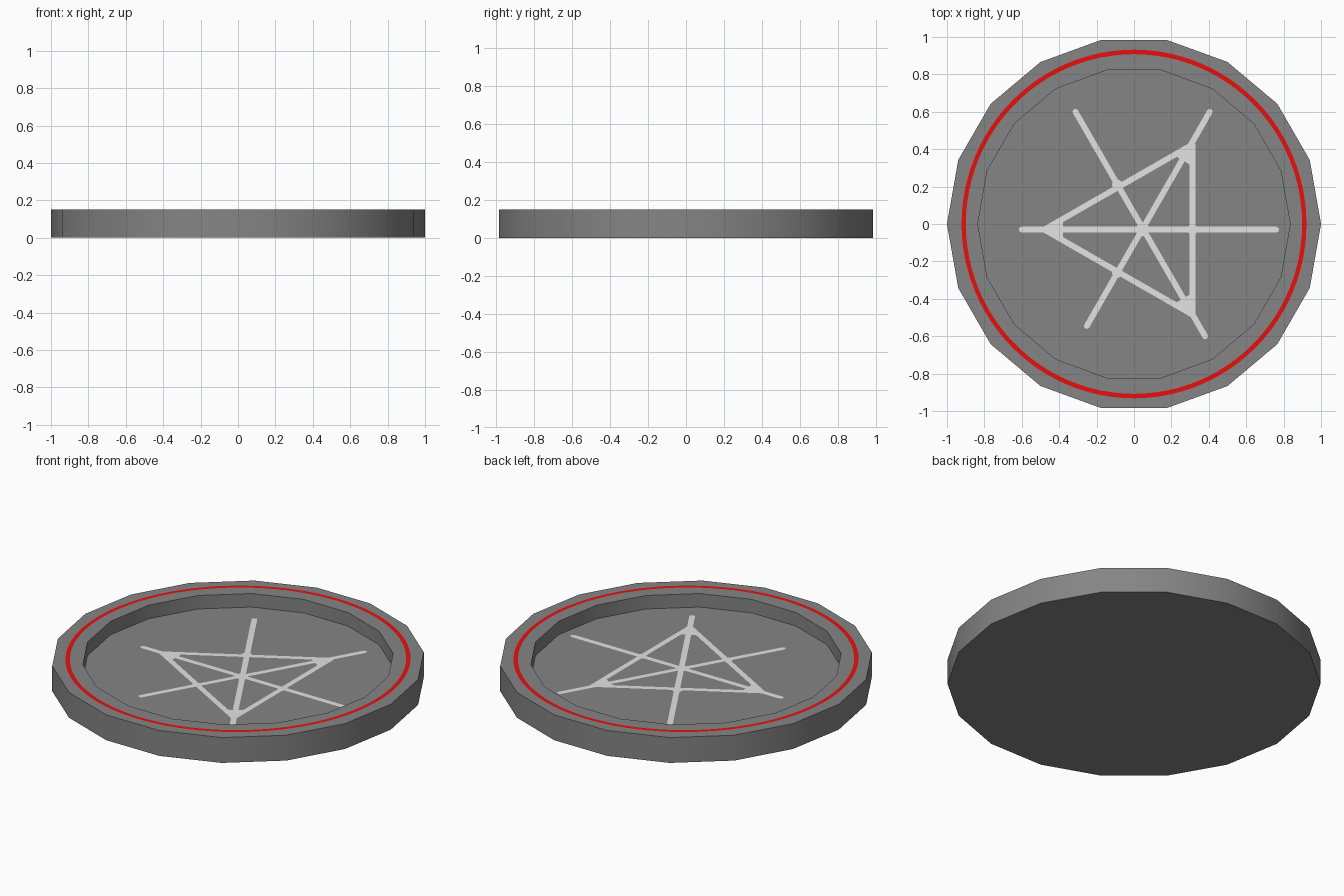
import bpy, bmesh, math
from mathutils import Vector

if "Cube" in bpy.data.objects:
    bpy.data.objects.remove(bpy.data.objects["Cube"])

SIDES, HEIGHT, FLOOR = 18, 0.15, 0.07
LIFT = 0.0015  # painted details sit just above their surface


def material(name, color):
    m = bpy.data.materials.new(name)
    m.diffuse_color = (*color, 1)
    m.use_nodes = True
    m.node_tree.nodes["Principled BSDF"].inputs["Base Color"].default_value = m.diffuse_color
    return m


stone = material("dark grey stone", (0.235, 0.235, 0.235))
red = material("red paint", (0.8, 0.005, 0.005))
pale = material("pale grey paint", (0.77, 0.77, 0.77))


def ring(bm, rx, ry, z, n):
    return [bm.verts.new((rx * math.cos(2 * math.pi * i / n),
                          ry * math.sin(2 * math.pi * i / n), z)) for i in range(n)]


def bridge(bm, a, b):
    n = len(a)
    for i in range(n):
        j = (i + 1) % n
        bm.faces.new((a[i], a[j], b[j], b[i]))


def finish(bm, name, mat):
    mesh = bpy.data.meshes.new(name)
    bm.to_mesh(mesh)
    bm.free()
    mesh.materials.append(mat)
    ob = bpy.data.objects.new(name, mesh)
    bpy.context.collection.objects.link(ob)
    return ob


# Shallow dish: outer wall, flat rim, inner wall and sunken floor
bm = bmesh.new()
profile = [(1, 0), (1, HEIGHT), (0.835, HEIGHT), (0.835, FLOOR)]
loops = [ring(bm, r, r, z, SIDES) for r, z in profile]
for a, b in zip(loops, loops[1:]):
    bridge(bm, a, b)
bm.faces.new(loops[0][::-1])
bm.faces.new(loops[-1])
bmesh.ops.recalc_face_normals(bm, faces=bm.faces)
dish = finish(bm, "dish", stone)
bpy.context.view_layer.objects.active = dish
dish.select_set(True)
bpy.ops.object.shade_smooth_by_angle(angle=math.radians(30))

# Red circle painted on the rim
bm = bmesh.new()
outer = ring(bm, 0.922, 0.932, HEIGHT + LIFT, 96)
inner = ring(bm, 0.899, 0.908, HEIGHT + LIFT, 96)
bridge(bm, outer, inner)
finish(bm, "rim_circle", red)

# Pale line pattern painted on the floor
bm = bmesh.new()
z = FLOOR + LIFT


def stroke(p, q, w=0.031):
    """Flat line with rounded ends."""
    p, q = Vector(p), Vector(q)
    a = math.atan2(q.y - p.y, q.x - p.x)
    pts = []
    for c, start in ((q, a - math.pi / 2), (p, a + math.pi / 2)):
        for k in range(7):
            t = start + math.pi * k / 6
            pts.append((c.x + w / 2 * math.cos(t), c.y + w / 2 * math.sin(t), z))
    bm.faces.new([bm.verts.new(v) for v in pts])


corners = [(-0.48, -0.03), (0.313, 0.425), (0.313, -0.485)]
for i in range(3):
    stroke(corners[i], corners[(i + 1) % 3])
stroke((-0.6, -0.03), (0.76, -0.03))
stroke((-0.313, 0.6), (0.38, -0.6))
stroke((-0.252, -0.545), (0.405, 0.6))

# Filled triangle corners and blobs where lines cross
center = Vector((0.045, -0.03))
for c in corners:
    c = Vector(c)
    inward = (center - c).normalized() * 0.1
    side = Vector((-inward.y, inward.x)) * 0.5
    tri = [c, c + inward - side, c + inward + side]
    bm.faces.new([bm.verts.new((v.x, v.y, z)) for v in tri])
for x, y in ((0.045, -0.03), (-0.09, 0.21), (-0.09, -0.26), (0.313, -0.03)):
    r = 0.036 if x == 0.045 else 0.028
    bm.faces.new([bm.verts.new((x + r * math.cos(k * math.pi / 6),
                                y + r * math.sin(k * math.pi / 6), z)) for k in range(12)])
finish(bm, "floor_pattern", pale)
